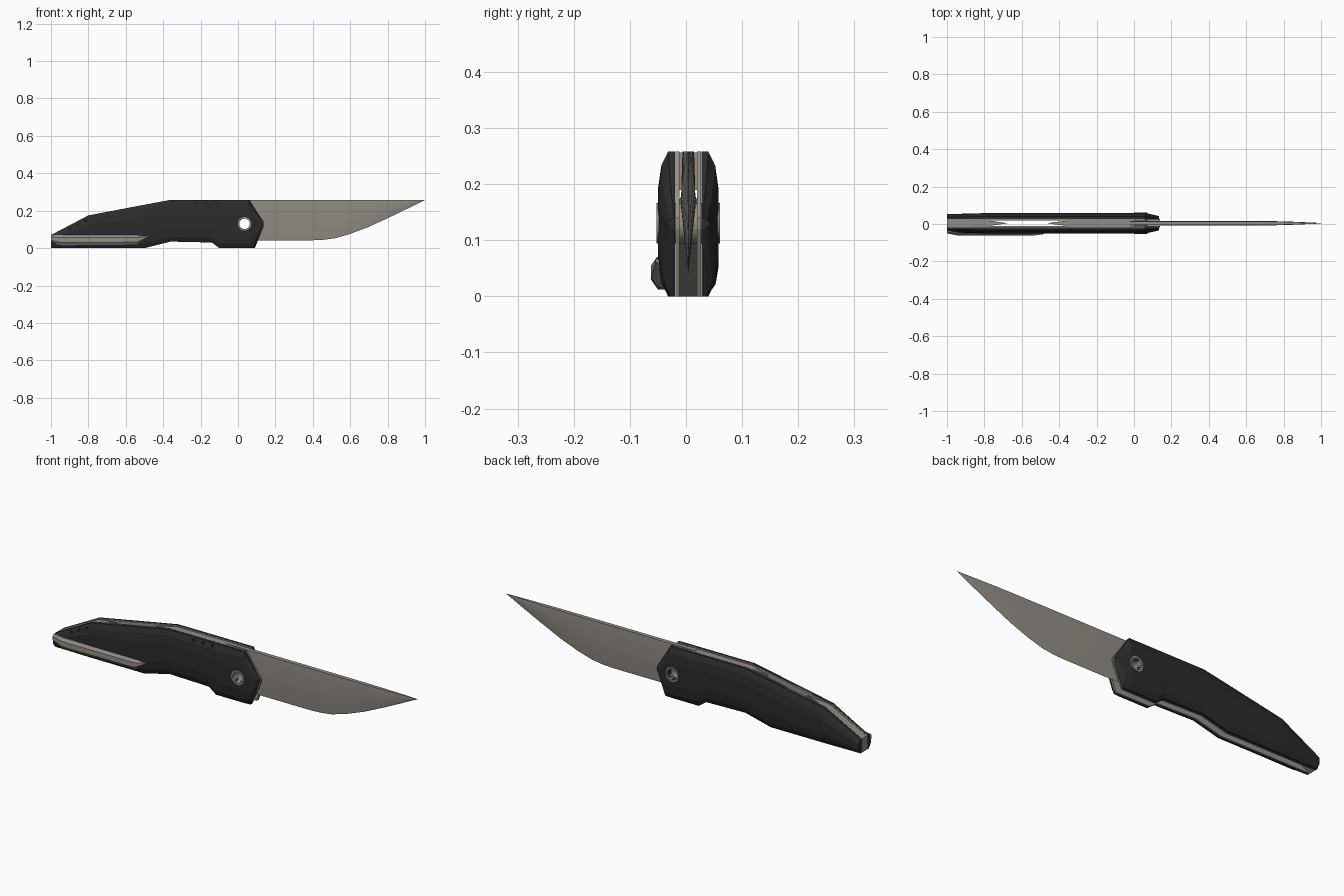
import bpy, bmesh, math
from mathutils import Matrix

if "Cube" in bpy.data.objects:
    bpy.data.objects.remove(bpy.data.objects["Cube"])

MID = 0.004                 # y of the centre plane
PIVOT_X, PIVOT_Z = 0.035, 0.13


def material(name, colour, rough):
    m = bpy.data.materials.new(name)
    m.use_nodes = True
    m.diffuse_color = (*colour, 1)
    bsdf = m.node_tree.nodes["Principled BSDF"]
    bsdf.inputs["Base Color"].default_value = (*colour, 1)
    bsdf.inputs["Roughness"].default_value = rough
    return m


BLACK = material("matte black", (0.024, 0.024, 0.025), 0.7)
STEEL = material("warm grey steel", (0.29, 0.265, 0.235), 0.5)


def finish(name, bm, mat):
    bmesh.ops.recalc_face_normals(bm, faces=bm.faces)
    me = bpy.data.meshes.new(name)
    bm.to_mesh(me)
    bm.free()
    ob = bpy.data.objects.new(name, me)
    bpy.context.collection.objects.link(ob)
    if mat:
        me.materials.append(mat)
    return ob


def loft(name, rings, mat):
    """Skin closed rings of equal length and cap both ends."""
    bm = bmesh.new()
    vs = [[bm.verts.new(p) for p in ring] for ring in rings]
    n = len(vs[0])
    for a, b in zip(vs, vs[1:]):
        for i in range(n):
            j = (i + 1) % n
            bm.faces.new((a[i], a[j], b[j], b[i]))
    bm.faces.new(vs[0])
    bm.faces.new(vs[-1])
    return finish(name, bm, mat)


def pin(name, x, z, radius, y0, y1, mat=None, sides=32):
    """Cylinder lying along y."""
    bm = bmesh.new()
    turn = Matrix.Translation((x, (y0 + y1) / 2, z)) @ Matrix.Rotation(math.pi / 2, 4, "X")
    bmesh.ops.create_cone(bm, cap_ends=True, segments=sides, radius1=radius,
                          radius2=radius, depth=abs(y1 - y0), matrix=turn)
    return finish(name, bm, mat)


def smooth(ob, angle=30):
    bpy.ops.object.select_all(action="DESELECT")
    ob.select_set(True)
    bpy.context.view_layer.objects.active = ob
    bpy.ops.object.shade_smooth_by_angle(angle=math.radians(angle))


def cut(ob, cutter):
    mod = ob.modifiers.new("bore", "BOOLEAN")
    mod.operation = "DIFFERENCE"
    mod.solver = "EXACT"
    mod.object = cutter
    bpy.context.view_layer.objects.active = ob
    bpy.ops.object.modifier_apply(modifier=mod.name)


# Handle outline: x, bottom, top, depth factor
OUTLINE = [(-1, 0, .07, .9), (-.8, 0, .175, 1), (-.5, 0, .232, 1), (-.36, .035, .258, 1),
           (-.14, .03, .258, 1), (-.1, 0, .258, 1), (.06, 0, .258, 1),
           (.09, 0, .21, .9), (.14, .12, .14, .7)]


def scale_ring(x, lo, hi, depth, side):
    h = hi - lo
    c = min(.025, .2 * h)
    section = [(.024, lo), (.036 * depth, lo), (.048 * depth, lo + c), (.054 * depth, lo + .3 * h),
               (.054 * depth, hi - .3 * h), (.048 * depth, hi - c), (.036 * depth, hi), (.024, hi)]
    return [(x, MID + side * y, z) for y, z in section]


def slab(name, stations, y, half):
    """Plate following x, bottom, top stations."""
    rings = [[(x, y - half, lo), (x, y + half, lo), (x, y + half, hi), (x, y - half, hi)]
             for x, lo, hi in stations]
    return loft(name, rings, STEEL)


# Handle scales and liners
bored = []
for side, label in ((-1, "front"), (1, "back")):
    rings = [scale_ring(x if x < .1 else x - .006, lo, hi, d, side) for x, lo, hi, d in OUTLINE]
    bored.append(loft(label + "_handle_scale", rings, BLACK))
    bored.append(slab(label + "_liner", [s[:3] for s in OUTLINE], MID + side * .0195, .0035))

# Blade: x, edge height, half thickness
BLADE = [(-.06, .06, .012), (.1, .042, .013), (.4, .042, .013), (.46, .045, .013),
         (.52, .053, .013), (.6, .076, .0125), (.7, .114, .012), (.8, .16, .01),
         (.9, .208, .006), (.97, .243, .003), (1, .257, .0006)]
rings = []
for x, lo, t in BLADE:
    h = .258 - lo
    rings.append([(x, MID, lo), (x, MID + t, lo + .55 * h), (x, MID + t * .8, .258),
                  (x, MID - t * .8, .258), (x, MID - t, lo + .55 * h)])
blade = loft("blade", rings, STEEL)
bored.append(blade)

# Pivot bushing, bored right through
pivot = pin("pivot_bushing", PIVOT_X, PIVOT_Z, .036, -.053, .061, STEEL)
bored.append(pivot)
bore = pin("bore_cutter", PIVOT_X, PIVOT_Z, .028, -.2, .2)
for ob in bored:
    cut(ob, bore)
bpy.data.objects.remove(bore)
smooth(blade, 25)
smooth(pivot)

# Small clip and trim holes in the front scale
for start, step_x, step_z in (((-.22, .245), .052, 0), ((-.9, .105), .042, .021)):
    for i in range(3):
        hole = pin("hole_cutter", start[0] + i * step_x, start[1] + i * step_z,
                   .006, -.08, -.03, sides=12)
        cut(bored[0], hole)
        bpy.data.objects.remove(hole)

# Spacers with pointed ends: x, bottom, top, half thickness
SPACERS = {
    "tail_spacer": [(-1, 0, .069, .016), (-.8, .1, .172, .016), (-.76, .12, .18, .012),
                    (-.68, .15, .195, .001)],
    "spine_spacer": [(-.46, .19, .236, .001), (-.36, .19, .256, .014), (-.02, .19, .256, .016)],
}
for name, stations in SPACERS.items():
    loft(name, [[(x, MID - t, lo), (x, MID + t, lo), (x, MID + t, hi), (x, MID - t, hi)]
                for x, lo, hi, t in stations], STEEL)

# Pocket clip: chamfered bar along the lower tail
CLIP = [(-1, .03, .07, -.05), (-.94, .012, .07, -.062), (-.54, .016, .069, -.062),
        (-.48, .058, .068, -.054)]
rings = []
for x, lo, hi, y in CLIP:
    h = hi - lo
    rings.append([(x, -.036, lo), (x, y + .012, lo), (x, y, lo + .3 * h),
                  (x, y, hi - .25 * h), (x, y + .01, hi), (x, -.036, hi)])
loft("pocket_clip", rings, STEEL)
